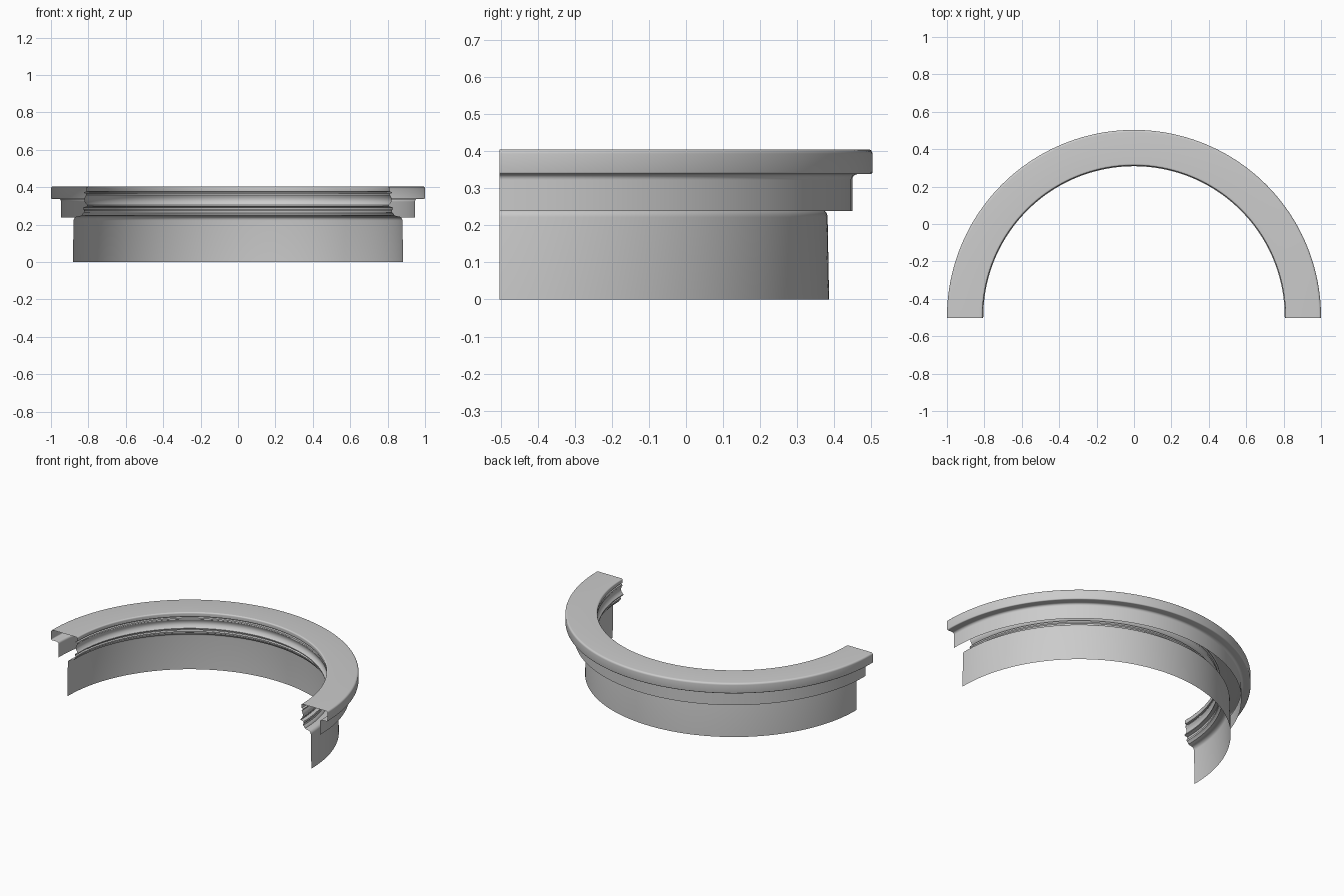
import bpy, bmesh, math

if "Cube" in bpy.data.objects:
    bpy.data.objects.remove(bpy.data.objects["Cube"])

CY, EXT, SEG = -0.497, 0.006, 96   # arc centre, short straight run at the ends, arc steps


def arc(cr, cz, rad, a0, a1, n=5):
    """Points of a rounded corner in (radius, height)."""
    pts = []
    for i in range(n + 1):
        a = math.radians(a0 + (a1 - a0) * i / n)
        pts.append((cr + rad * math.cos(a), cz + rad * math.sin(a)))
    return pts


def half_ring(name, profile):
    """Sweep an open profile around half a circle."""
    bm = bmesh.new()
    rows = []
    for i in range(-1, SEG + 2):
        a = math.pi * min(max(i, 0), SEG) / SEG
        drop = EXT if i in (-1, SEG + 1) else 0
        rows.append([bm.verts.new((r * math.cos(a), CY + r * math.sin(a) - drop, z))
                     for r, z in profile])
    for p, q in zip(rows, rows[1:]):
        for j in range(len(profile) - 1):
            bm.faces.new((p[j], q[j], q[j + 1], p[j + 1]))
    me = bpy.data.meshes.new(name)
    bm.to_mesh(me)
    bm.free()
    ob = bpy.data.objects.new(name, me)
    bpy.context.collection.objects.link(ob)
    bpy.ops.object.select_all(action='DESELECT')
    ob.select_set(True)
    bpy.context.view_layer.objects.active = ob
    bpy.ops.object.mode_set(mode='EDIT')
    bpy.ops.mesh.select_all(action='SELECT')
    bpy.ops.mesh.flip_normals()
    bpy.ops.object.mode_set(mode='OBJECT')
    bpy.ops.object.shade_smooth_by_angle(angle=math.radians(35))


# Outer skirt hanging below the lip, then the lip and its flat top
rim = [(0.946, 0.238), (0.946, 0.322)]
rim += arc(0.960, 0.324, 0.014, 180, 90)
rim += arc(0.994, 0.344, 0.006, -90, 0, 3)
rim += arc(0.988, 0.393, 0.012, 0, 90)
rim += [(0.818, 0.405)]
half_ring("outer_rim", rim)

# Inner moulding: rounded edge, groove, cove, bead and step
moulding = arc(0.818, 0.397, 0.008, 90, 180, 4)
moulding += [(0.812, 0.377), (0.824, 0.374), (0.824, 0.369), (0.814, 0.366)]
moulding += [(0.813, 0.358), (0.819, 0.347), (0.822, 0.335), (0.820, 0.322), (0.812, 0.310)]
moulding += [(0.806, 0.304), (0.806, 0.298), (0.826, 0.293), (0.828, 0.282)]
moulding += [(0.822, 0.276), (0.824, 0.266), (0.832, 0.259), (0.836, 0.250)]
half_ring("inner_moulding", moulding)

# Lower wall with a rounded shoulder
wall = [(0.836, 0.250), (0.848, 0.246)]
wall += arc(0.857, 0.222, 0.022, 90, 0, 6)
wall += [(0.883, 0.0)]
half_ring("lower_wall", wall)
